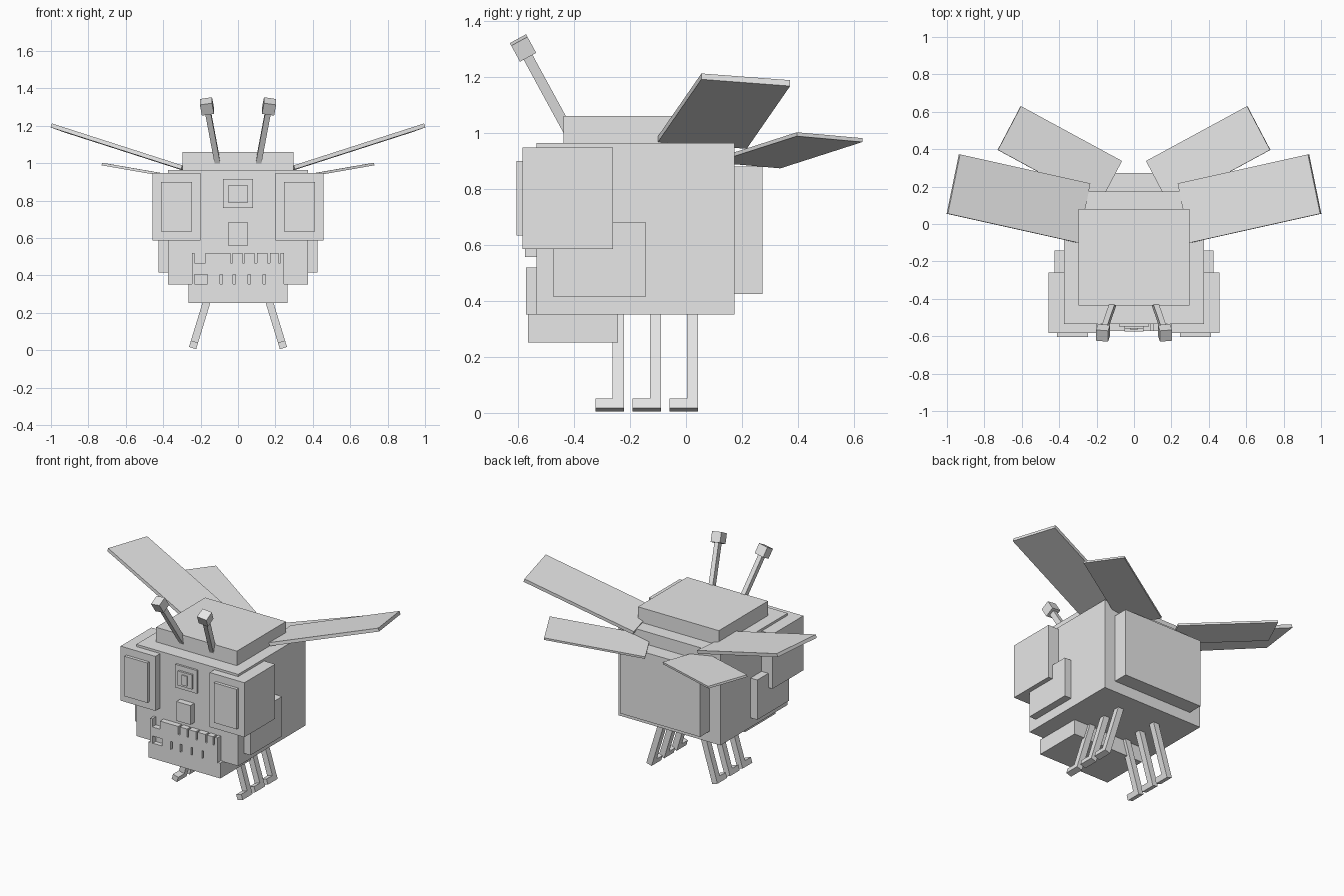
import bpy, bmesh, math
from mathutils import Matrix, Vector

if "Cube" in bpy.data.objects:
    bpy.data.objects.remove(bpy.data.objects["Cube"], do_unlink=True)

grey = bpy.data.materials.new("light_grey")
grey.use_nodes = True
grey.diffuse_color = (0.8, 0.8, 0.8, 1)
grey.node_tree.nodes["Principled BSDF"].inputs["Base Color"].default_value = (0.8, 0.8, 0.8, 1)


def finish(name, bm):
    bmesh.ops.recalc_face_normals(bm, faces=bm.faces)
    mesh = bpy.data.meshes.new(name)
    bm.to_mesh(mesh)
    bm.free()
    mesh.materials.append(grey)
    obj = bpy.data.objects.new(name, mesh)
    bpy.context.collection.objects.link(obj)
    return obj


def add_box(bm, x, y, z, frame=Matrix()):
    """Box from (min, max) ranges, placed by a frame."""
    size = Matrix.Diagonal((x[1] - x[0], y[1] - y[0], z[1] - z[0], 1))
    centre = Matrix.Translation((sum(x) / 2, sum(y) / 2, sum(z) / 2))
    bmesh.ops.create_cube(bm, size=1, matrix=frame @ centre @ size)


def boxes(name, *ranges, frame=Matrix()):
    bm = bmesh.new()
    for r in ranges:
        add_box(bm, *r, frame=frame)
    return finish(name, bm)


def mirrored(obj, name):
    """Copy of a +x part on the -x side."""
    bm = bmesh.new()
    bm.from_mesh(obj.data)
    bmesh.ops.scale(bm, vec=(-1, 1, 1), verts=bm.verts)
    finish(name, bm)


def pair(name, build):
    mirrored(build("left_" + name), "right_" + name)


# Body blocks
boxes("body", ((-.375, .375), (-.534, .173), (.352, .963)))
boxes("top_shell", ((-.298, .298), (-.437, .08), (.95, 1.06)))
boxes("back_block", ((-.295, .295), (.16, .273), (.425, .88)))
boxes("jaw", ((-.265, .265), (-.565, -.242), (.252, .354)))

# Face details
boxes("forehead_plate", ((-.08, .08), (-.547, -.53), (.76, .914)))
boxes("forehead_step", ((-.052, .052), (-.56, -.54), (.786, .882)))
boxes("forehead_stud", ((-.02, .02), (-.567, -.55), (.80, .866)))
boxes("nose", ((-.052, .052), (-.575, -.53), (.556, .684)))

# Mouth plate: a solid middle strip, with slots between the teeth above and below
MOUTH_Y = (-.571, -.53)


def teeth(slots, z):
    """Boxes filling the mouth width except for the slots."""
    edges = [-.247] + [e for s in slots for e in s] + [.247]
    return [((a, b), MOUTH_Y, z) for a, b in zip(edges[::2], edges[1::2])]


def slot_list(centres):
    return [(c - .006, c + .006) for c in centres]


upper = [(-.232, -.175)] + slot_list((-.035, .03, .095, .165, .222))
lower = [(-.232, -.162)] + slot_list((-.09, -.02, .06, .14))
boxes("mouth_teeth", ((-.247, .247), MOUTH_Y, (.405, .465)),
      *teeth(upper, (.465, .519)), *teeth(lower, (.352, .405)))

# Eyes and cheek panels
pair("eye", lambda n: boxes(n, ((.2, .456), (-.584, -.26), (.585, .948))))
pair("eye_plate", lambda n: boxes(n, ((.245, .413), (-.605, -.58), (.634, .9))))
pair("cheek_panel", lambda n: boxes(n, ((.36, .425), (-.475, -.143), (.415, .68))))

# Legs, splayed outward, each with a forward foot
for label, y in (("front", -.262), ("middle", -.129), ("rear", .003)):
    frame = Matrix.Translation((.243, y, .011)) @ Matrix.Rotation(math.radians(-17), 4, 'Y')
    pair(label + "_leg", lambda n: boxes(
        n, ((-.02, .02), (0, .04), (0, .40)), ((-.02, .02), (-.062, 0), (0, .036)), frame=frame))

# Antennae, leaning forward and outward, with a cube tip
base, tip = Vector((.109, -.417, 1.0)), Vector((.166, -.582, 1.303))
up = (tip - base).normalized()
side = (Vector((1, 0, 0)) - up * up.x).normalized()
lean = Matrix((side, up.cross(side), up)).transposed().to_4x4()
pair("antenna_stem", lambda n: boxes(
    n, ((-.015, .015), (-.018, .018), (0, (tip - base).length)),
    frame=Matrix.Translation(base) @ lean))
pair("antenna_tip", lambda n: boxes(
    n, ((-.033, .033),) * 3, frame=Matrix.Translation(tip) @ lean))


# Wings: flat slabs spanned by a length and a width vector
def wing(name, root, length, width, thick):
    root, length, width = Vector(root), Vector(length), Vector(width)
    down = -length.cross(width).normalized() * thick
    bm = bmesh.new()
    top = bm.faces.new([bm.verts.new(p) for p in (
        root, root + length, root + length + width, root + width)])
    side_geom = bmesh.ops.extrude_face_region(bm, geom=[top], use_keep_orig=True)["geom"]
    bmesh.ops.translate(bm, vec=down, verts=[v for v in side_geom if isinstance(v, bmesh.types.BMVert)])
    return finish(name, bm)


pair("front_wing", lambda n: wing(
    n, (.298, -.1, .988), (.697, .155, .224), (-.065, .317, -.024), .022))
pair("rear_wing", lambda n: wing(
    n, (.187, .103, .908), (.54, .293, .094), (-.123, .234, -.021), .014))
